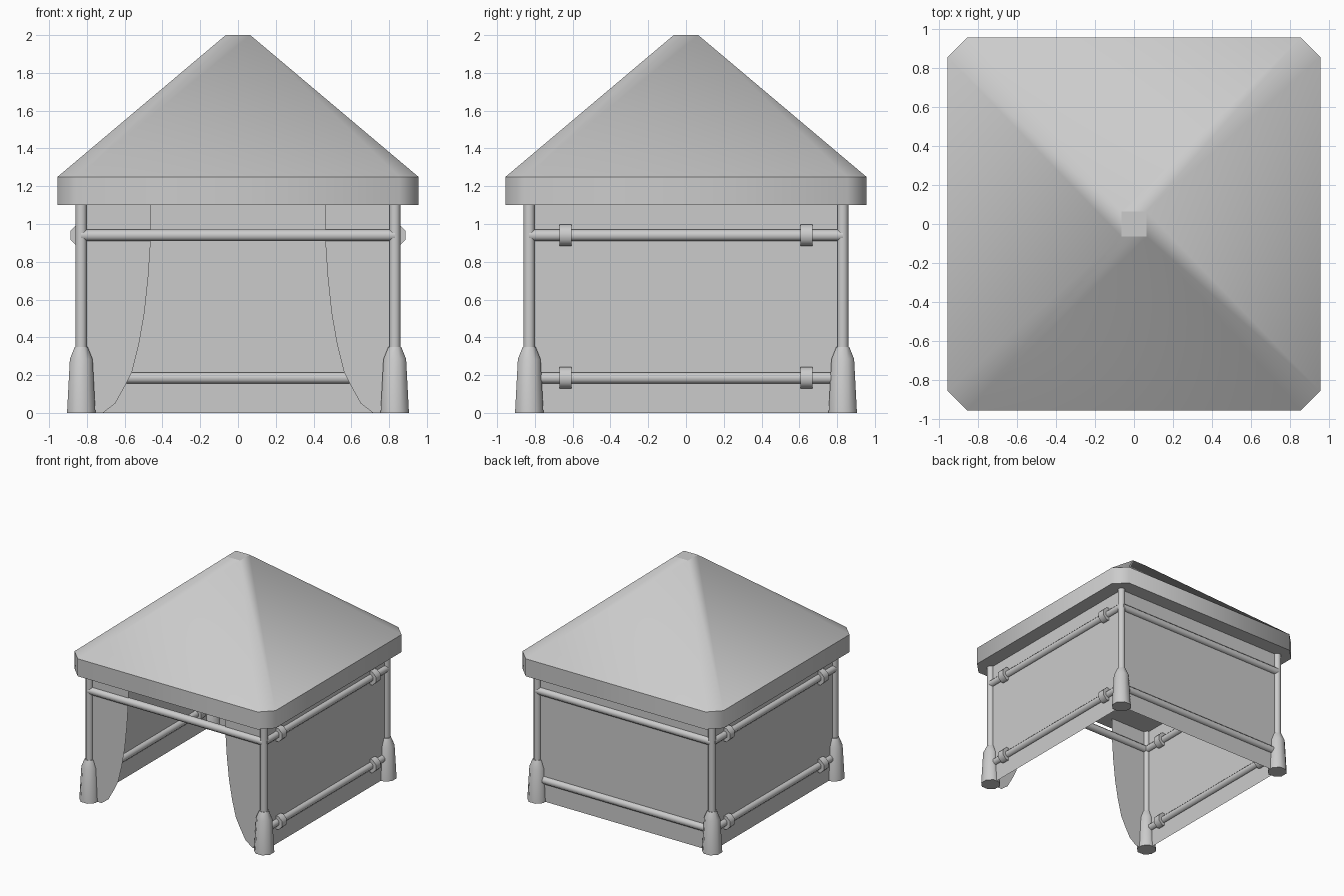
import bpy
from math import radians, pi, cos

if "Cube" in bpy.data.objects:
    bpy.data.objects.remove(bpy.data.objects["Cube"])

P = 0.83          # post and wall offset from the centre
FLAT = 1 / cos(pi / 8)   # makes octagon flats match the measured radius


def mesh_object(name, verts, faces, smooth=None):
    me = bpy.data.meshes.new(name)
    me.from_pydata(verts, [], faces)
    ob = bpy.data.objects.new(name, me)
    bpy.context.collection.objects.link(ob)
    if smooth:
        bpy.ops.object.select_all(action='DESELECT')
        ob.select_set(True)
        bpy.context.view_layer.objects.active = ob
        bpy.ops.object.shade_smooth_by_angle(angle=radians(smooth))
    return ob


def ring_solid(name, rings, smooth):
    """Closed solid lofted through rings of equal vertex count."""
    n = len(rings[0])
    verts = [v for r in rings for v in r]
    faces = [(k * n + i, k * n + (i + 1) % n, (k + 1) * n + (i + 1) % n, (k + 1) * n + i)
             for k in range(len(rings) - 1) for i in range(n)]
    faces += [tuple(reversed(range(n))), tuple(range((len(rings) - 1) * n, len(rings) * n))]
    return mesh_object(name, verts, faces, smooth)


def tube(name, profile, loc, axis='Z', smooth=50):
    """Octagonal turned part; profile is (radius, height) pairs."""
    from math import sin
    rings = []
    for r, h in profile:
        r *= FLAT
        rings.append([(r * cos(pi / 8 + i * pi / 4), r * sin(pi / 8 + i * pi / 4), h)
                      for i in range(8)])
    ob = ring_solid(name, rings, smooth)
    ob.location = loc
    if axis == 'X':
        ob.rotation_euler = (0, pi / 2, 0)
    elif axis == 'Y':
        ob.rotation_euler = (pi / 2, 0, 0)
    return ob


# Roof: chamfered valance band, slopes and small flat cap
def eave(z, a=0.955, b=0.855):
    return [(b, -a, z), (a, -b, z), (a, b, z), (b, a, z),
            (-b, a, z), (-a, b, z), (-a, -b, z), (-b, -a, z)]


t = 0.065
rv = eave(1.10) + eave(1.25) + [(t, -t, 2), (t, t, 2), (-t, t, 2), (-t, -t, 2)]
rf = [tuple(reversed(range(8))), (16, 17, 18, 19)]
rf += [(i, (i + 1) % 8, 8 + (i + 1) % 8, 8 + i) for i in range(8)]
for k in range(4):
    a, b, c = 8 + 2 * k, 9 + 2 * k, 8 + (2 * k + 2) % 8
    rf += [(a, b, 16 + k), (b, c, 16 + (k + 1) % 4, 16 + k)]
roof = mesh_object("roof", rv, rf, 47)
roof.data.polygons[0].use_smooth = False
roof.data.polygons[1].use_smooth = False

# Corner posts with weighted feet
for sx, nx in ((-1, "left"), (1, "right")):
    for sy, ny in ((-1, "front"), (1, "back")):
        tube(f"post_{ny}_{nx}", [(0.029, 0.3), (0.029, 1.11)], (sx * P, sy * P, 0))
        tube(f"foot_{ny}_{nx}", [(0.075, 0), (0.06, 0.285), (0.034, 0.35)],
             (sx * P, sy * P, 0), smooth=46)

# Horizontal rails: upper on all sides, lower on all but the front
rail = [(0.03, -P), (0.03, P)]
for z, level in ((0.94, "upper"), (0.185, "lower")):
    tube(f"back_rail_{level}", rail, (0, P, z), 'X')
    if level == "upper":
        tube("front_rail_upper", rail, (0, -P, z), 'X')
    for sx, nx in ((-1, "left"), (1, "right")):
        tube(f"{nx}_rail_{level}", rail, (sx * P, 0, z), 'Y')
        # Clamps on the side rails
        for sy, ny in ((-1, "front"), (1, "back")):
            tube(f"{nx}_clamp_{level}_{ny}", [(0.057, -0.032), (0.057, 0.032)],
                 (sx * P, sy * 0.637, z), 'Y')

# Fabric walls on three sides
mesh_object("back_wall", [(-P, P, 0), (P, P, 0), (P, P, 1.1), (-P, P, 1.1)], [(3, 2, 1, 0)])
for s, n in ((-1, "left"), (1, "right")):
    f = (0, 1, 2, 3) if s > 0 else (3, 2, 1, 0)
    mesh_object(f"{n}_wall", [(s * P, -P, 0), (s * P, P, 0), (s * P, P, 1.1), (s * P, -P, 1.1)], [f])

# Front curtains drawn back in a curve
curve = [(0.46, 1.1), (0.463, 0.9), (0.475, 0.72), (0.495, 0.53), (0.525, 0.36),
         (0.56, 0.22), (0.60, 0.14), (0.65, 0.05), (0.715, 0)]
for s, n in ((-1, "left"), (1, "right")):
    v = [(s * x, -P, z) for x, z in curve] + [(s * P, -P, z) for _, z in curve]
    m = len(curve)
    faces = [(i, i + 1, m + i + 1, m + i) for i in range(m - 1)]
    if s < 0:
        faces = [tuple(reversed(q)) for q in faces]
    mesh_object(f"{n}_curtain", v, faces)
